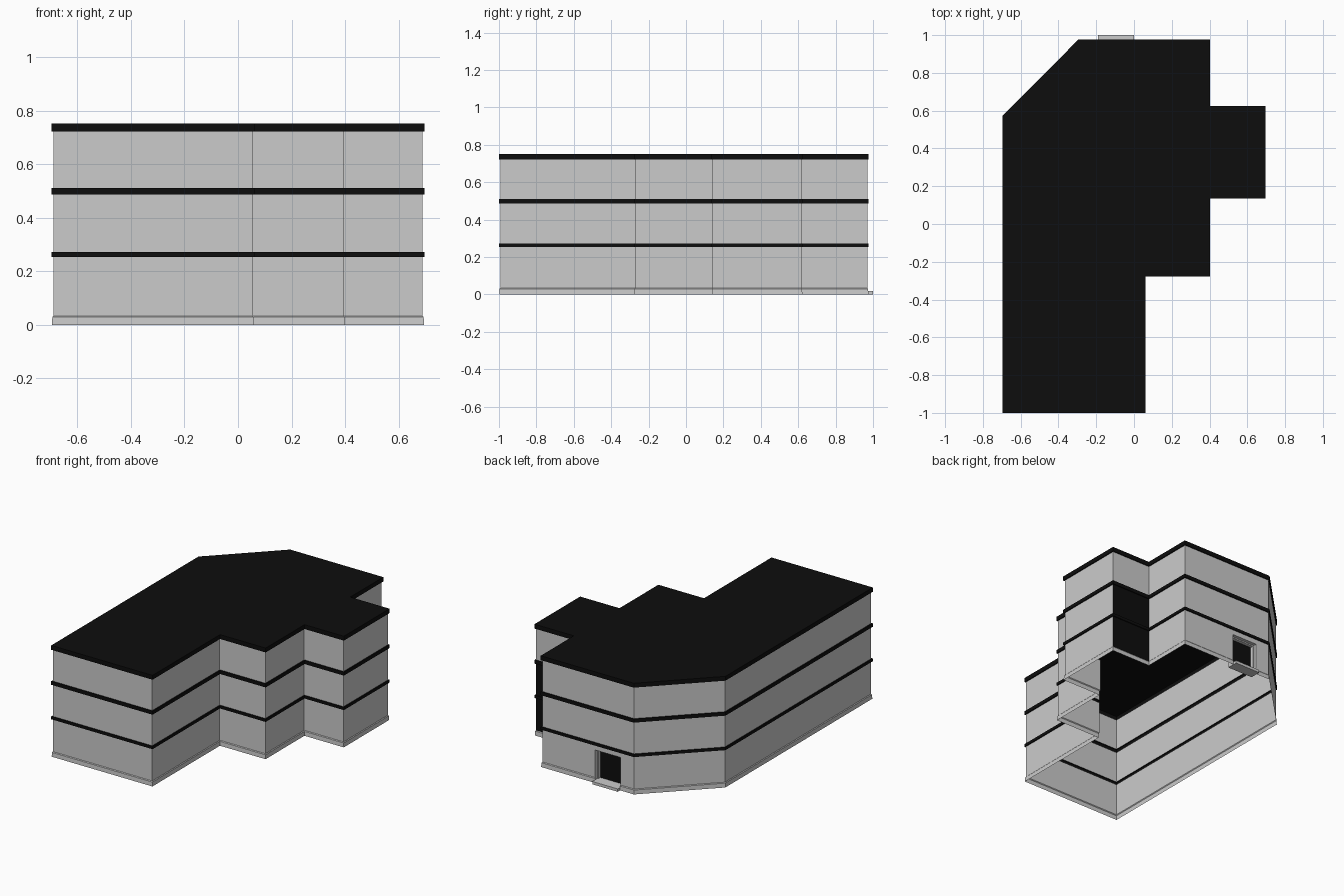
import bpy, bmesh
from mathutils import Vector

if "Cube" in bpy.data.objects:
    bpy.data.objects.remove(bpy.data.objects["Cube"])

black = bpy.data.materials.new("black")
black.diffuse_color = (0.004, 0.004, 0.004, 1)
black.use_nodes = True
black.node_tree.nodes["Principled BSDF"].inputs["Base Color"].default_value = black.diffuse_color

# Footprint along the outer edge of the bands, counter-clockwise
PLAN = [Vector(p) for p in [
    (-.696, -1), (.061, -1), (.061, -.279), (.402, -.279), (.402, .136),
    (.696, .136), (.696, .624), (.402, .624), (.402, .977),
    (0, .977), (-.19, .977), (-.294, .977), (-.696, .572)]]
N = len(PLAN)
DARK, DOOR = 6, 9          # edges with the black panel and the doorway
INSET = .007


def ring(d):
    """Footprint moved inwards by d with mitred corners."""
    out = []
    for i, p in enumerate(PLAN):
        a = (p - PLAN[i - 1]).normalized()
        b = (PLAN[(i + 1) % N] - p).normalized()
        n1, n2 = Vector((-a.y, a.x)), Vector((-b.y, b.x))
        out.append(p + (n1 + n2) * (d / (1 + n1.dot(n2))))
    return out


def finish(name, bm, mat=None):
    me = bpy.data.meshes.new(name)
    bm.to_mesh(me)
    bm.free()
    ob = bpy.data.objects.new(name, me)
    bpy.context.collection.objects.link(ob)
    if mat:
        me.materials.append(mat)


def sweep(name, profile, edges=range(N), mat=None, cap=False):
    """Run an (inset, z) profile along chosen footprint edges."""
    bm = bmesh.new()
    rows = [[bm.verts.new((p.x, p.y, z)) for p in ring(d)] for d, z in profile]
    for lo, hi in zip(rows, rows[1:]):
        for i in edges:
            j = (i + 1) % N
            bm.faces.new((lo[i], lo[j], hi[j], hi[i]))
    if cap:
        bm.faces.new(rows[-1])
    bmesh.ops.delete(bm, geom=[v for v in bm.verts if not v.link_faces], context='VERTS')
    finish(name, bm, mat)


def quads(name, faces, mat=None):
    bm = bmesh.new()
    for f in faces:
        bm.faces.new([bm.verts.new(c) for c in f])
    bmesh.ops.remove_doubles(bm, verts=bm.verts, dist=1e-5)
    finish(name, bm, mat)


def box(name, x0, x1, y0, y1, z0, z1, mat=None):
    bm = bmesh.new()
    bmesh.ops.create_cube(bm, size=1)
    for v in bm.verts:
        v.co = (x1 if v.co.x > 0 else x0, y1 if v.co.y > 0 else y0, z1 if v.co.z > 0 else z0)
    finish(name, bm, mat)


# Plinth and storey walls (hollow, open underneath)
no_door = [i for i in range(N) if i != DOOR]
sweep("plinth", [(.002, 0), (.003, .029), (INSET, .034)], no_door)
sweep("ground_walls", [(INSET, .034), (INSET, .253)], [i for i in no_door if i != DARK])
sweep("middle_walls", [(INSET, .272), (INSET, .486)], [i for i in range(N) if i != DARK])
sweep("upper_walls", [(INSET, .510), (INSET, .7225)])
for n, z0, z1 in (("ground", .034, .253), ("middle", .272, .486)):
    sweep(n + "_dark_panel", [(INSET, z0), (INSET, z1)], [DARK], black)

# Black floor bands and flat roof
for n, z0, z1 in (("lower", .253, .272), ("upper", .486, .510)):
    sweep(n + "_band", [(INSET, z0), (0, z0), (0, z1), (INSET, z1)], mat=black)
sweep("roof", [(INSET, .7225), (0, .7225), (0, .752)], mat=black, cap=True)

# Recessed doorway: lintel, jambs, soffit, frame, door leaf, step
xl, xr, yo, yi, top = -.19, 0, .970, .925, .22
sweep("door_lintel", [(INSET, top), (INSET, .253)], [DOOR])
quads("door_recess", [
    [(xl, yo, 0), (xl, yi, 0), (xl, yi, top), (xl, yo, top)],
    [(xr, yi, 0), (xr, yo, 0), (xr, yo, top), (xr, yi, top)],
    [(xl, yo, top), (xl, yi, top), (xr, yi, top), (xr, yo, top)]])
w = .008
box("door_frame_left", xl, xl + w, yi, yi + .022, .019, top)
box("door_frame_right", xr - w, xr, yi, yi + .022, .019, top)
box("door_frame_top", xl + w, xr - w, yi, yi + .022, top - w, top)
quads("door", [[(xr, yi, .019), (xl, yi, .019), (xl, yi, top), (xr, yi, top)]], black)
box("door_step", xl, xr, yi, 1.0, 0, .019)
